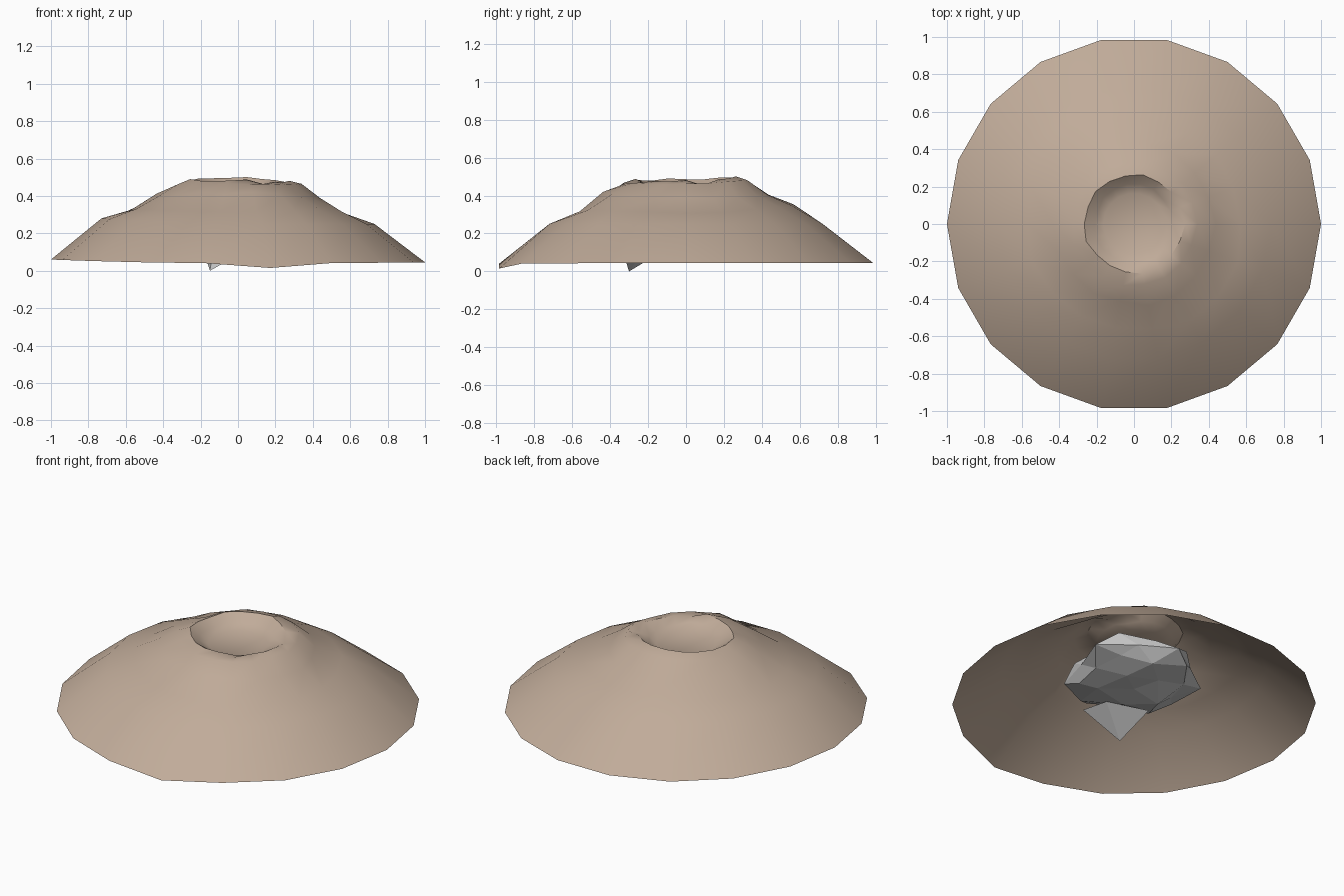
import bpy, bmesh, math, random
from mathutils import Vector

cube = bpy.data.objects.get("Cube")
if cube:
    bpy.data.objects.remove(cube, do_unlink=True)
random.seed(4)
SIDES = 18


def material(name, color):
    m = bpy.data.materials.new(name)
    m.use_nodes = True
    m.diffuse_color = (*color, 1)
    m.node_tree.nodes["Principled BSDF"].inputs["Base Color"].default_value = (*color, 1)
    return m


def add_object(name, bm, mat):
    mesh = bpy.data.meshes.new(name)
    bm.to_mesh(mesh)
    bm.free()
    mesh.materials.append(mat)
    obj = bpy.data.objects.new(name, mesh)
    bpy.context.collection.objects.link(obj)
    return obj


soil = material("tan soil", (0.53, 0.41, 0.32))
stone = material("grey stone", (0.55, 0.55, 0.55))

# Crater mound: radius, then heights to the +x, +y, -x and -y sides
RINGS = [
    (1.00, 0.045, 0.045, 0.06, 0.04),
    (0.73, 0.25, 0.25, 0.28, 0.25),
    (0.58, 0.31, 0.355, 0.33, 0.32),
    (0.43, 0.385, 0.40, 0.41, 0.415),
    (0.33, 0.46, 0.48, 0.46, 0.465),
    (0.265, 0.475, 0.50, 0.485, 0.485),
    (0.21, 0.445, 0.45, 0.45, 0.45),
    (0.165, 0.425, 0.425, 0.425, 0.425),
]


def ring_height(heights, a):
    east, north, west, south = heights
    c, s = math.cos(a), math.sin(a)
    return c * c * (east if c > 0 else west) + s * s * (north if s > 0 else south)


bm = bmesh.new()
loops = []
for i, (radius, *heights) in enumerate(RINGS):
    loop = []
    for k in range(SIDES):
        a = math.tau * k / SIDES
        wobble = random.uniform(-1, 1) if 2 <= i <= 6 else 0
        r = radius * (1 + 0.035 * wobble)
        z = ring_height(heights, a) + 0.006 * wobble
        # Low notches in the lip
        if i == 5 and k in (1, 15):
            z -= 0.02
        # Sagging front corner of the base
        if i == 0 and k == 14:
            z = 0.015
        loop.append(bm.verts.new((r * math.cos(a), r * math.sin(a), z)))
    loops.append(loop)
for outer, inner in zip(loops, loops[1:]):
    for k in range(SIDES):
        n = (k + 1) % SIDES
        bm.faces.new((outer[k], outer[n], inner[n], inner[k]))
bm.faces.new(loops[-1])
mound = add_object("crater_mound", bm, soil)
bpy.context.view_layer.objects.active = mound
mound.select_set(True)
bpy.ops.object.shade_smooth_by_angle(angle=math.radians(40))
mound.select_set(False)

# Faceted boulder under the crater
bm = bmesh.new()
bmesh.ops.create_icosphere(bm, subdivisions=2, radius=1)
for v in bm.verts:
    f = random.uniform(0.8, 1.1)
    v.co = Vector((v.co.x * 0.37 * f, v.co.y * 0.37 * f,
                   0.23 + v.co.z * 0.13 * random.uniform(0.6, 1.15)))
add_object("hidden_boulder", bm, stone)

# Pointed shard hanging below the boulder
bm = bmesh.new()
for co in ((-0.15, -0.3, 0), (0.08, -0.34, 0.13), (-0.19, -0.1, 0.12),
           (0.03, -0.2, 0.14), (-0.12, -0.27, 0.2)):
    bm.verts.new(co)
bmesh.ops.convex_hull(bm, input=bm.verts)
add_object("boulder_shard", bm, stone)
